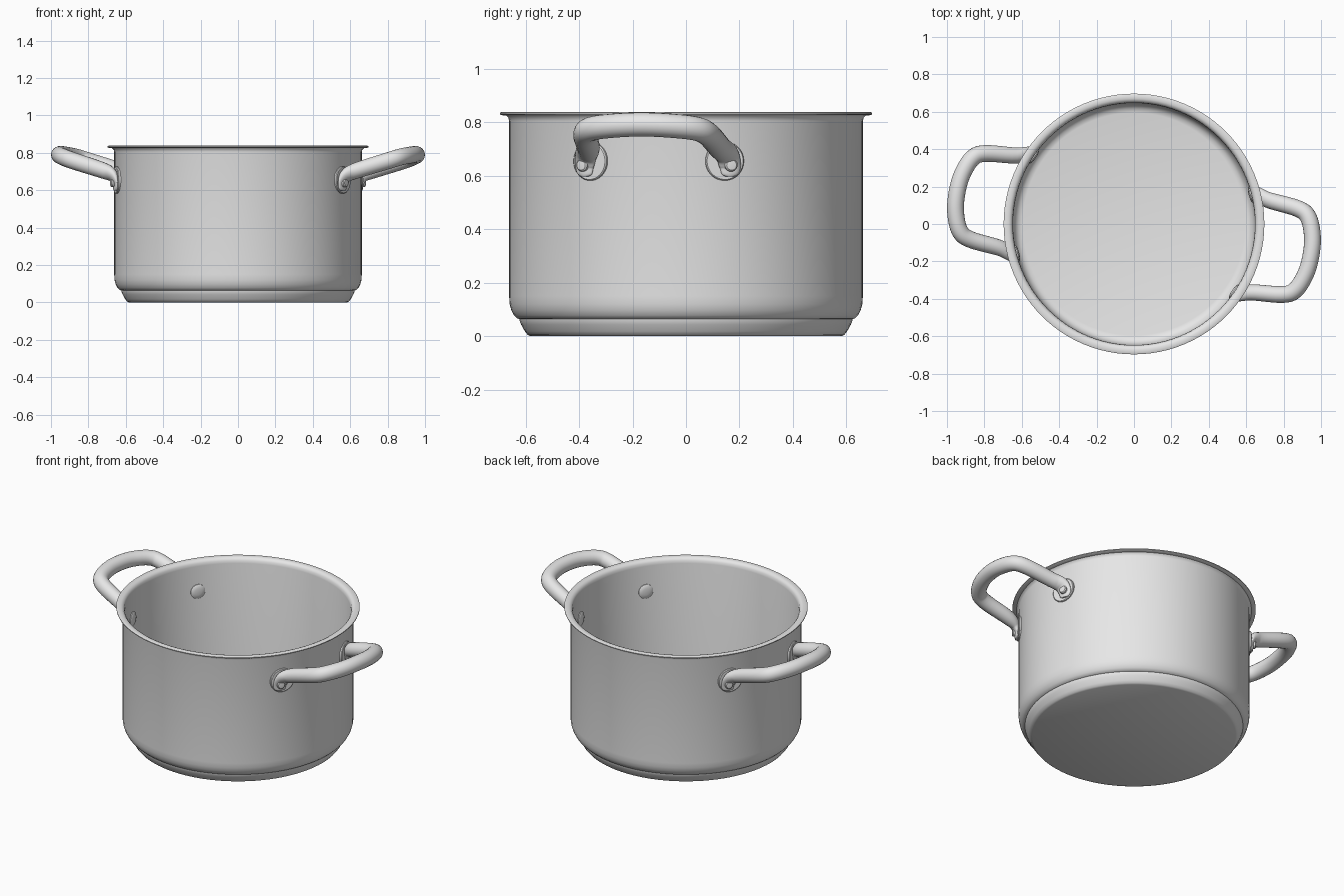
import bpy, bmesh, math
from mathutils import Vector, Matrix

cube = bpy.data.objects.get("Cube")
if cube:
    bpy.data.objects.remove(cube, do_unlink=True)

steel = bpy.data.materials.new("light_grey_steel")
steel.use_nodes = True
GREY = (0.8, 0.8, 0.8, 1)
steel.diffuse_color = GREY
steel.node_tree.nodes["Principled BSDF"].inputs["Base Color"].default_value = GREY


def finish(name, bm, angle=35):
    bmesh.ops.recalc_face_normals(bm, faces=bm.faces)
    mesh = bpy.data.meshes.new(name)
    bm.to_mesh(mesh)
    bm.free()
    mesh.materials.append(steel)
    obj = bpy.data.objects.new(name, mesh)
    bpy.context.collection.objects.link(obj)
    bpy.ops.object.select_all(action='DESELECT')
    obj.select_set(True)
    bpy.context.view_layer.objects.active = obj
    bpy.ops.object.shade_smooth_by_angle(angle=math.radians(angle))
    return obj


def lathe(name, profile, matrix=Matrix(), steps=96):
    """Spin an (r, z) profile whose ends lie on the axis."""
    bm = bmesh.new()
    verts = [bm.verts.new((r, 0, z)) for r, z in profile]
    edges = [bm.edges.new(p) for p in zip(verts, verts[1:])]
    bmesh.ops.spin(bm, geom=verts + edges, cent=(0, 0, 0), axis=(0, 0, 1),
                   angle=math.tau, steps=steps)
    bmesh.ops.remove_doubles(bm, verts=bm.verts, dist=1e-5)
    bmesh.ops.transform(bm, matrix=matrix, verts=bm.verts)
    return finish(name, bm)


def on_wall(radius, degrees, z):
    a = math.radians(degrees)
    return Vector((radius * math.cos(a), radius * math.sin(a), z))


def facing_out(radius, degrees, z):
    """Matrix whose local z axis points outward from the pot wall."""
    turn = Vector((0, 0, 1)).rotation_difference(on_wall(1, degrees, 0))
    return Matrix.Translation(on_wall(radius, degrees, z)) @ turn.to_matrix().to_4x4()


# Pot: outer base plate, wall, flared rim, inner wall and floor
lathe("pot_body", [
    (0, 0), (0.582, 0), (0.593, 0.005), (0.603, 0.018), (0.617, 0.043), (0.624, 0.06),
    (0.624, 0.064), (0.632, 0.066), (0.644, 0.078), (0.654, 0.097), (0.66, 0.12),
    (0.662, 0.15), (0.662, 0.805), (0.665, 0.817), (0.673, 0.825), (0.692, 0.827),
    (0.697, 0.830), (0.697, 0.835), (0.692, 0.838), (0.670, 0.838), (0.658, 0.833),
    (0.650, 0.822), (0.647, 0.805), (0.647, 0.15), (0.643, 0.12), (0.632, 0.098),
    (0.616, 0.083), (0.595, 0.078), (0, 0.078)])

# Half of the handle path: position, half width, half thickness
PATH = [
    (on_wall(0.674, 24.1, 0.598), 0.018, 0.009),
    (on_wall(0.675, 24.1, 0.608), 0.033, 0.011),
    (on_wall(0.677, 24.1, 0.640), 0.042, 0.014),
    (Vector((0.637, 0.268, 0.680)), 0.044, 0.030),
    (Vector((0.690, 0.250, 0.706)), 0.044, 0.042),
    (Vector((0.850, 0.233, 0.756)), 0.045, 0.045),
    (Vector((0.913, 0.195, 0.777)), 0.045, 0.045),
    (Vector((0.951, 0.100, 0.788)), 0.045, 0.045),
    (Vector((0.961, 0.000, 0.792)), 0.045, 0.045)]


def smooth_path(points, sub=5):
    """Catmull-Rom points with tangents, closing level on the mirror plane."""
    pts = [Vector((*p, w, t)) for p, w, t in points]
    mirrored = pts[-2].copy()
    mirrored[1] *= -1
    ext = [2 * pts[0] - pts[1]] + pts + [mirrored]
    out = []
    for i in range(1, len(pts)):
        a, b, c, d = ext[i - 1:i + 3]
        for k in range(sub + (i == len(pts) - 1)):
            u = k / sub
            pos = 0.5 * (2 * b + (c - a) * u + (2 * a - 5 * b + 4 * c - d) * u ** 2
                         + (3 * b - a - 3 * c + d) * u ** 3)
            vel = (c - a) + 2 * (2 * a - 5 * b + 4 * c - d) * u + 3 * (3 * b - a - 3 * c + d) * u ** 2
            out.append((pos, Vector(vel[:3]).normalized()))
    return out


def handle(name, rotation, sides=20):
    bm = bmesh.new()
    rings = []
    normal = on_wall(1, 24.1, 0)
    for pos, tan in smooth_path(PATH):
        normal = (normal - tan * normal.dot(tan)).normalized()
        across = tan.cross(normal)
        ring = []
        for s in range(sides):
            a = math.tau * s / sides
            ring.append(bm.verts.new(Vector(pos[:3]) + across * (pos[3] * math.cos(a))
                                     + normal * (pos[4] * math.sin(a))))
        rings.append(ring)
    for r0, r1 in zip(rings, rings[1:]):
        for s in range(sides):
            n = (s + 1) % sides
            bm.faces.new((r0[s], r0[n], r1[n], r1[s]))
    bm.faces.new(rings[0])
    for v in rings[-1]:
        v.co.y = 0
    obj = finish(name, bm, 50)
    mirror = obj.modifiers.new("Mirror", 'MIRROR')
    mirror.use_axis = (False, True, False)
    mirror.merge_threshold = 0.0005
    obj.rotation_euler.z = math.radians(rotation)


# Handles with mounting discs and rivets, turned slightly off the x axis
for side, turn in (("left", -10), ("right", 170)):
    handle(side + "_handle", turn)
    for end, sign in (("back", 1), ("front", -1)):
        tag = f"{side}_{end}"
        lathe(tag + "_mounting_disc",
              [(0, 0), (0.073, 0), (0.073, 0.014), (0.069, 0.018), (0, 0.018)],
              facing_out(0.653, turn + sign * 22.6, 0.655), 40)
        lathe(tag + "_outer_rivet",
              [(0, 0), (0.024, 0), (0.024, 0.024), (0.019, 0.029), (0, 0.031)],
              facing_out(0.672, turn + sign * 24.1, 0.640), 24)
        lathe(tag + "_inner_rivet",
              [(0, 0.02), (0.044, 0.02), (0.044, 0.006), (0.036, 0.001), (0.02, -0.002), (0, -0.003)],
              facing_out(0.636, turn + sign * 24.1, 0.648), 32)
